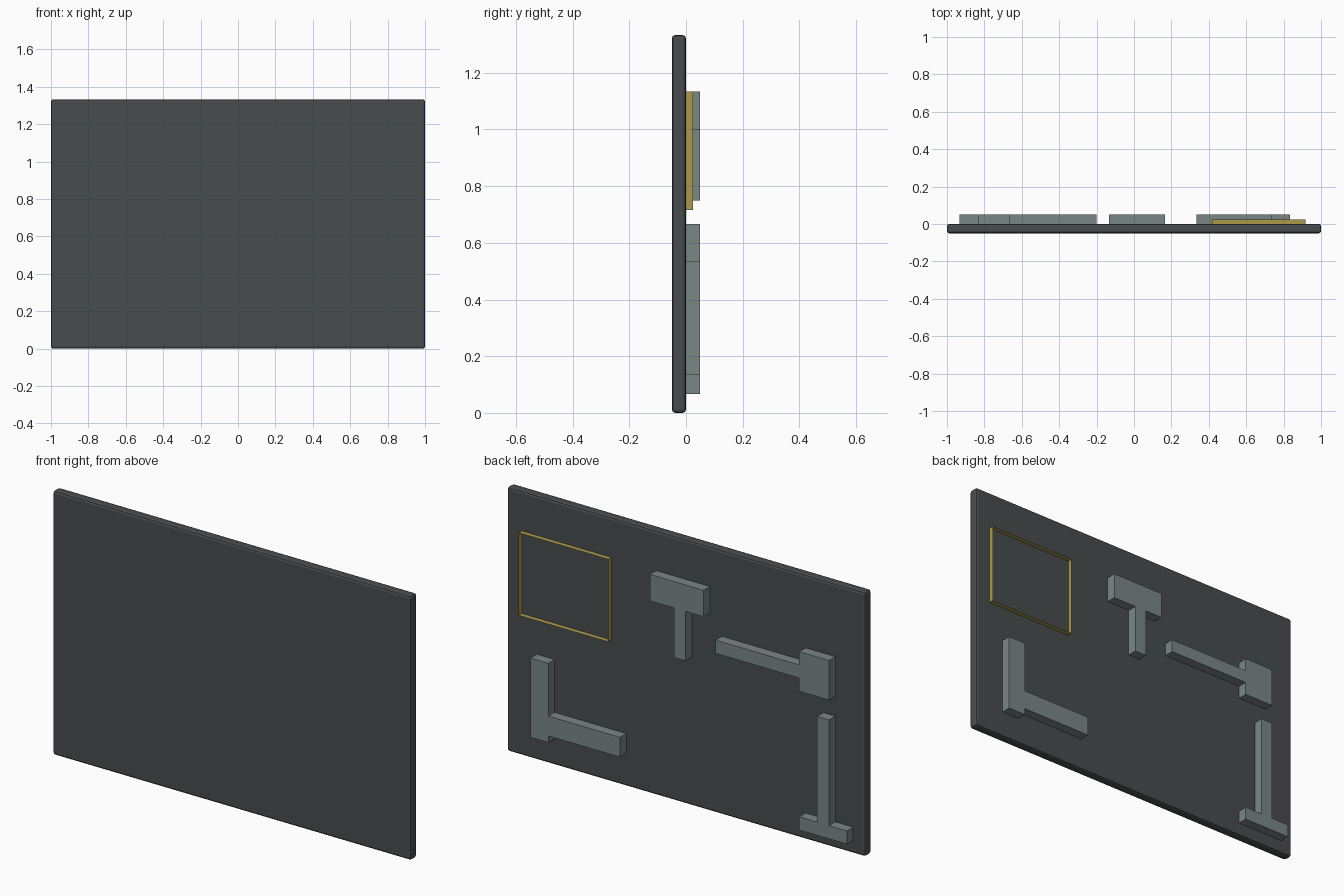
import bpy
import bmesh

U = 1 / 30      # layout module: the board is 60 x 40 modules
SEAT = -0.002   # raised parts sink slightly into the board

cube = bpy.data.objects.get("Cube")
if cube:
    bpy.data.objects.remove(cube, do_unlink=True)


def material(name, rgb):
    mat = bpy.data.materials.new(name)
    mat.use_nodes = True
    mat.diffuse_color = (*rgb, 1)
    bsdf = mat.node_tree.nodes["Principled BSDF"]
    bsdf.inputs["Base Color"].default_value = (*rgb, 1)
    bsdf.inputs["Roughness"].default_value = 0.7
    return mat


charcoal = material("charcoal", (0.066, 0.073, 0.076))
steel = material("grey_green", (0.195, 0.24, 0.235))
brass = material("dull_gold", (0.42, 0.32, 0.07))


def relief(name, outline, y0, y1, mat, border=0):
    """Extrude an x/z outline (in modules) from y0 to y1, optionally as an open frame."""
    bm = bmesh.new()
    face = bm.faces.new([bm.verts.new((x * U, y0, z * U)) for x, z in outline])
    if border:
        bmesh.ops.inset_individual(bm, faces=[face], thickness=border)
        bmesh.ops.delete(bm, geom=[face], context='FACES')
    ext = bmesh.ops.extrude_face_region(bm, geom=bm.faces[:], use_keep_orig=True)
    moved = [g for g in ext["geom"] if isinstance(g, bmesh.types.BMVert)]
    bmesh.ops.translate(bm, verts=moved, vec=(0, y1 - y0, 0))
    bmesh.ops.recalc_face_normals(bm, faces=bm.faces[:])
    mesh = bpy.data.meshes.new(name)
    bm.to_mesh(mesh)
    bm.free()
    mesh.materials.append(mat)
    obj = bpy.data.objects.new(name, mesh)
    bpy.context.collection.objects.link(obj)
    return obj


def rect(x0, x1, z0, z1):
    return [(x0, z0), (x1, z0), (x1, z1), (x0, z1)]


# Backing board with softened edges
board = relief("board", rect(-30, 30, 0, 40), -0.05, 0, charcoal)
bevel = board.modifiers.new("edge_softening", 'BEVEL')
bevel.width = 0.012
bevel.segments = 2

# Open rectangular frame
relief("gold_frame", rect(12.5, 27.5, 21.5, 34), SEAT, 0.025, brass, border=0.035)

# Raised tool shapes
shapes = {
    "upright_mallet": [(-4, 34), (-4, 30), (-1, 30), (-1, 22.5),
                       (1, 22.5), (1, 30), (5, 30), (5, 34)],
    "sideways_mallet": [(-25, 23), (-20, 23), (-20, 25), (-6, 25),
                        (-6, 27), (-20, 27), (-20, 29), (-25, 29)],
    "inverted_mallet": [(-28, 2), (-20, 2), (-20, 4), (-23, 4),
                        (-23, 20), (-25, 20), (-25, 4), (-28, 4)],
    "corner_square": [(10, 5), (22, 5), (22, 4), (25, 4),
                      (25, 16), (22, 16), (22, 8), (10, 8)],
}
for name, outline in shapes.items():
    relief(name, outline, SEAT, 0.05, steel)
